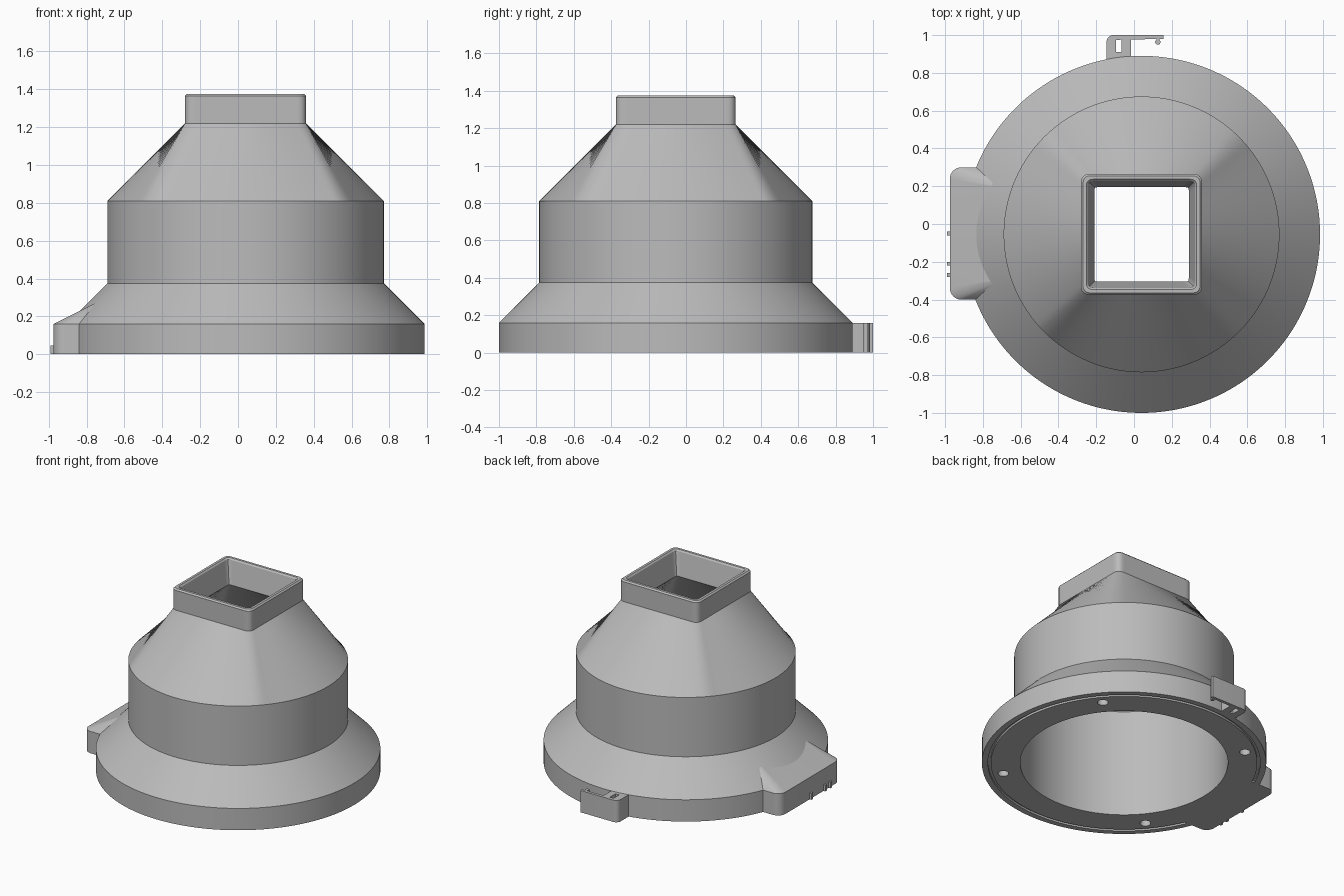
import bpy, bmesh, math
from mathutils import Matrix, Vector

default = bpy.data.objects.get("Cube")
if default:
    bpy.data.objects.remove(default, do_unlink=True)

CENTRE = Vector((0.04, -0.055, 0))
SEGMENTS = 192

grey = bpy.data.materials.new("plain grey")
grey.use_nodes = True
grey.diffuse_color = (0.5, 0.5, 0.5, 1)
grey.node_tree.nodes["Principled BSDF"].inputs["Base Color"].default_value = (0.5, 0.5, 0.5, 1)


def finish(name, bm, smooth=True):
    bmesh.ops.recalc_face_normals(bm, faces=bm.faces)
    mesh = bpy.data.meshes.new(name)
    bm.to_mesh(mesh)
    bm.free()
    mesh.materials.append(grey)
    obj = bpy.data.objects.new(name, mesh)
    bpy.context.collection.objects.link(obj)
    if smooth:
        smooth_shade(obj)
    return obj


def activate(obj):
    bpy.ops.object.select_all(action="DESELECT")
    obj.select_set(True)
    bpy.context.view_layer.objects.active = obj


def smooth_shade(obj):
    activate(obj)
    bpy.ops.object.shade_smooth_by_angle(angle=math.radians(30))


def circle(radius):
    return lambda d: d * radius


def rounded_square(half, corner):
    # distance along each direction to a square with rounded corners
    def point(d):
        ax, ay = abs(d.x), abs(d.y)
        s = half / max(ax, ay)
        inner = half - corner
        if min(ax, ay) * s > inner:
            along = (ax + ay) * inner
            s = along + math.sqrt(max(0, along ** 2 - 2 * inner ** 2 + corner ** 2))
        return d * s
    return point


def prism(name, outline, z0, z1):
    bm = bmesh.new()
    face = bm.faces.new([bm.verts.new((x, y, z0)) for x, y in outline])
    top = bmesh.ops.extrude_face_region(bm, geom=[face])["geom"]
    verts = [v for v in top if isinstance(v, bmesh.types.BMVert)]
    bmesh.ops.translate(bm, verts=verts, vec=(0, 0, z1 - z0))
    return finish(name, bm)


def box(name, x0, x1, y0, y1, z0, z1):
    return prism(name, [(x0, y0), (x1, y0), (x1, y1), (x0, y1)], z0, z1)


def arc(cx, cy, r, start, end, steps=8):
    angles = [math.radians(start + (end - start) * i / steps) for i in range(steps + 1)]
    return [(cx + r * math.cos(a), cy + r * math.sin(a)) for a in angles]


# Hollow housing: sections run out along the base, up the outside, down the inside
sections = [
    (circle(0.69), 0), (circle(0.885), 0), (circle(0.885), 0.015),
    (circle(0.905), 0.015), (circle(0.905), 0), (circle(0.945), 0),
    (circle(0.945), 0.16), (circle(0.73), 0.375), (circle(0.73), 0.81),
    (rounded_square(0.32, 0.04), 1.22), (rounded_square(0.32, 0.04), 1.365),
    (rounded_square(0.31, 0.035), 1.375), (rounded_square(0.292, 0.03), 1.375),
    (rounded_square(0.283, 0.025), 1.365), (rounded_square(0.25, 0.01), 1.2),
    (circle(0.69), 0.79),
]
bm = bmesh.new()
rings = []
for shape, z in sections:
    ring = []
    for i in range(SEGMENTS):
        a = 2 * math.pi * i / SEGMENTS
        p = shape(Vector((math.cos(a), math.sin(a), 0)))
        ring.append(bm.verts.new(p + CENTRE + Vector((0, 0, z))))
    rings.append(ring)
for k, ring in enumerate(rings):
    after = rings[(k + 1) % len(rings)]
    for i in range(SEGMENTS):
        j = (i + 1) % SEGMENTS
        bm.faces.new((ring[i], ring[j], after[j], after[i]))
housing = finish("housing", bm, smooth=False)

# Four blind holes in the underside
bm = bmesh.new()
for k in range(4):
    a = math.radians(40 + 90 * k)
    spot = CENTRE + Vector((math.cos(a), math.sin(a), 0)) * 0.815
    bmesh.ops.create_cone(bm, cap_ends=True, segments=24, radius1=0.036, radius2=0.036,
                          depth=0.16, matrix=Matrix.Translation(spot))
cutter = finish("hole_cutter", bm, smooth=False)
cutter.hide_render = True
cut = housing.modifiers.new("holes", "BOOLEAN")
cut.operation = "DIFFERENCE"
cut.solver = "EXACT"
cut.object = cutter
activate(housing)
bpy.ops.object.modifier_apply(modifier=cut.name)
bpy.data.objects.remove(cutter, do_unlink=True)
smooth_shade(housing)

# Side switch box with a hipped, sloping roof
MID = -0.05
half_outline = [(-0.7, 0.35)] + arc(-0.915, 0.29, 0.06, 90, 180)
bm = bmesh.new()
for side in (-1, 1):
    for x, y in half_outline:
        for z in (0, 0.16):
            bm.verts.new((x, MID + side * y, z))
    for x, z in ((-0.765, 0.265), (-0.7, 0.297)):
        bm.verts.new((x, MID + side * 0.25, z))
bmesh.ops.convex_hull(bm, input=bm.verts)
finish("switch_box", bm)

# Pointer nubs along the foot of the switch box
for n, y in enumerate((-0.05, -0.21, -0.27)):
    box(f"pointer_nub_{n + 1}", -0.99, -0.96, y - 0.01, y + 0.01, 0, 0.045)

# Rear clip: rounded wall with a springy arm, inner post, bridge and hook
prism("clip_arm", [(-0.095, 0.86), (-0.145, 0.86)] + arc(-0.11, 0.965, 0.035, 180, 90)
      + [(0.155, 1.0), (0.155, 0.98), (-0.095, 0.975)], 0, 0.16)
box("clip_post", -0.065, -0.015, 0.86, 0.985, 0, 0.16)
box("clip_bridge", -0.1, -0.06, 0.86, 0.91, 0, 0.16)
box("hook_stem", 0.118, 0.135, 0.962, 0.985, 0, 0.16)
prism("hook_tip", arc(0.126, 0.963, 0.014, 0, 345, 23), 0, 0.16)
